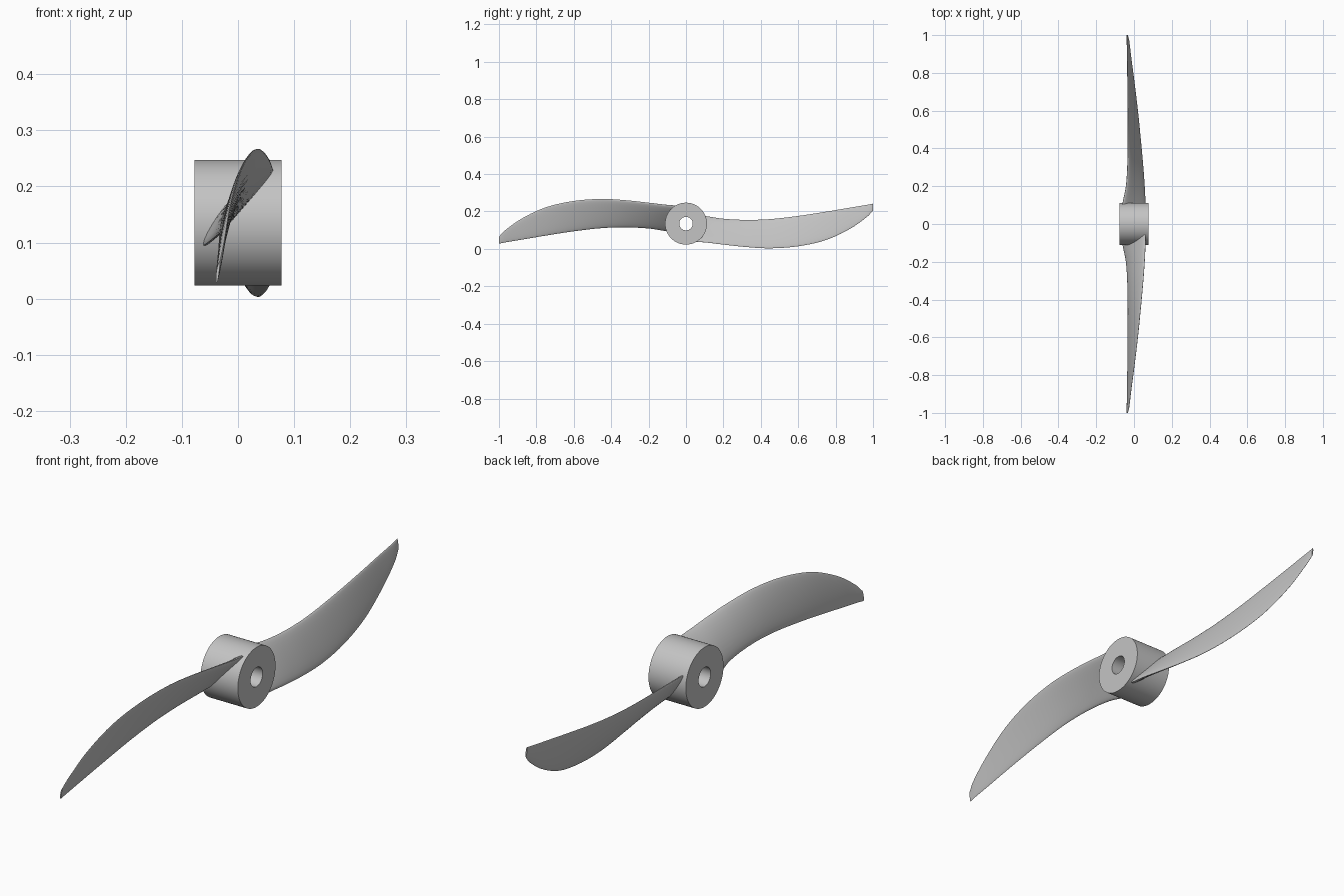
import bpy, bmesh, math
from mathutils import Vector, Matrix

cube = bpy.data.objects.get("Cube")
if cube:
    bpy.data.objects.remove(cube, do_unlink=True)

AXIS_Z = 0.135      # height of the shaft axis
HUB_R, HOLE_R, HUB_HALF = 0.112, 0.036, 0.0775

grey = bpy.data.materials.new("propeller grey")
grey.use_nodes = True
GREY = (0.55, 0.55, 0.55, 1.0)
grey.diffuse_color = GREY
grey.node_tree.nodes["Principled BSDF"].inputs["Base Color"].default_value = GREY


def finish(bm, name):
    """Turn a bmesh into a smooth object with sharp edges kept."""
    bmesh.ops.recalc_face_normals(bm, faces=bm.faces)
    mesh = bpy.data.meshes.new(name)
    bm.to_mesh(mesh)
    bm.free()
    mesh.materials.append(grey)
    mesh.shade_smooth()
    mesh.set_sharp_from_angle(angle=math.radians(40))
    obj = bpy.data.objects.new(name, mesh)
    bpy.context.collection.objects.link(obj)
    return obj


def bridge(bm, ring_a, ring_b):
    n = len(ring_a)
    for i in range(n):
        j = (i + 1) % n
        bm.faces.new((ring_a[i], ring_a[j], ring_b[j], ring_b[i]))


def build_hub(steps=72):
    """Cylinder along x with a shaft hole through it."""
    bm = bmesh.new()
    profile = [(-HUB_HALF, HUB_R), (HUB_HALF, HUB_R), (HUB_HALF, HOLE_R), (-HUB_HALF, HOLE_R)]
    rings = []
    for x, r in profile:
        angles = [math.tau * i / steps for i in range(steps)]
        rings.append([bm.verts.new((x, r * math.cos(a), AXIS_Z + r * math.sin(a))) for a in angles])
    for k, ring in enumerate(rings):
        bridge(bm, ring, rings[(k + 1) % len(rings)])
    return finish(bm, "hub")


# Blade stations: reach, upper edge x, z, lower edge x, z, thickness
STATIONS = [
    (0.05, 0.062, 0.231, -0.072, 0.088, 0.028),
    (0.12, 0.060, 0.237, -0.058, 0.097, 0.027),
    (0.20, 0.056, 0.247, -0.042, 0.109, 0.025),
    (0.32, 0.047, 0.260, -0.034, 0.115, 0.022),
    (0.45, 0.035, 0.267, -0.032, 0.111, 0.019),
    (0.60, 0.020, 0.256, -0.033, 0.094, 0.016),
    (0.75, 0.002, 0.222, -0.034, 0.071, 0.013),
    (0.88, -0.015, 0.161, -0.036, 0.049, 0.010),
    (0.97, -0.026, 0.097, -0.037, 0.034, 0.008),
    (1.00, -0.033, 0.065, -0.038, 0.028, 0.005),
]


def smooth_stations(rows, sub=5):
    """Cubic interpolation with slopes taken along the reach."""
    rows = [Vector(r) for r in rows]
    last = len(rows) - 1

    def slope(i):
        a, b = rows[max(i - 1, 0)], rows[min(i + 1, last)]
        return (b - a) / (b[0] - a[0])

    out = []
    for i in range(last):
        a, b = rows[i], rows[i + 1]
        h = b[0] - a[0]
        for s in range(sub):
            t = s / sub
            u = 1 - t
            out.append(a * (u * u * (1 + 2 * t)) + b * (t * t * (3 - 2 * t))
                       + slope(i) * (h * t * u * u) - slope(i + 1) * (h * t * t * u))
    return out + [rows[last]]


def build_blade(name, half_turn, steps=14):
    """Loft of lens sections, each lying across the blade's reach."""
    bm = bmesh.new()
    rings = []
    for reach, ux, uz, lx, lz, thick in smooth_stations(STATIONS):
        low, chord = Vector((lx, -reach, lz)), Vector((ux - lx, 0, uz - lz))
        normal = Vector((-chord.z, 0, chord.x)).normalized()
        ring = []
        for i in range(2 * steps):
            a = math.pi * i / steps
            along = (1 - math.cos(a)) / 2
            bulge = math.sin(a) * thick / 2 + thick * 0.15 * math.sin(a) ** 2
            ring.append(bm.verts.new(low + chord * along + normal * bulge))
        rings.append(ring)
    for a, b in zip(rings, rings[1:]):
        bridge(bm, a, b)
    bm.faces.new(rings[0])
    bm.faces.new(rings[-1])
    if half_turn:
        bmesh.ops.rotate(bm, verts=bm.verts, cent=(0, 0, AXIS_Z),
                         matrix=Matrix.Rotation(math.pi, 3, 'X'))
    return finish(bm, name)


build_hub()
build_blade("front_blade", False)
build_blade("back_blade", True)
